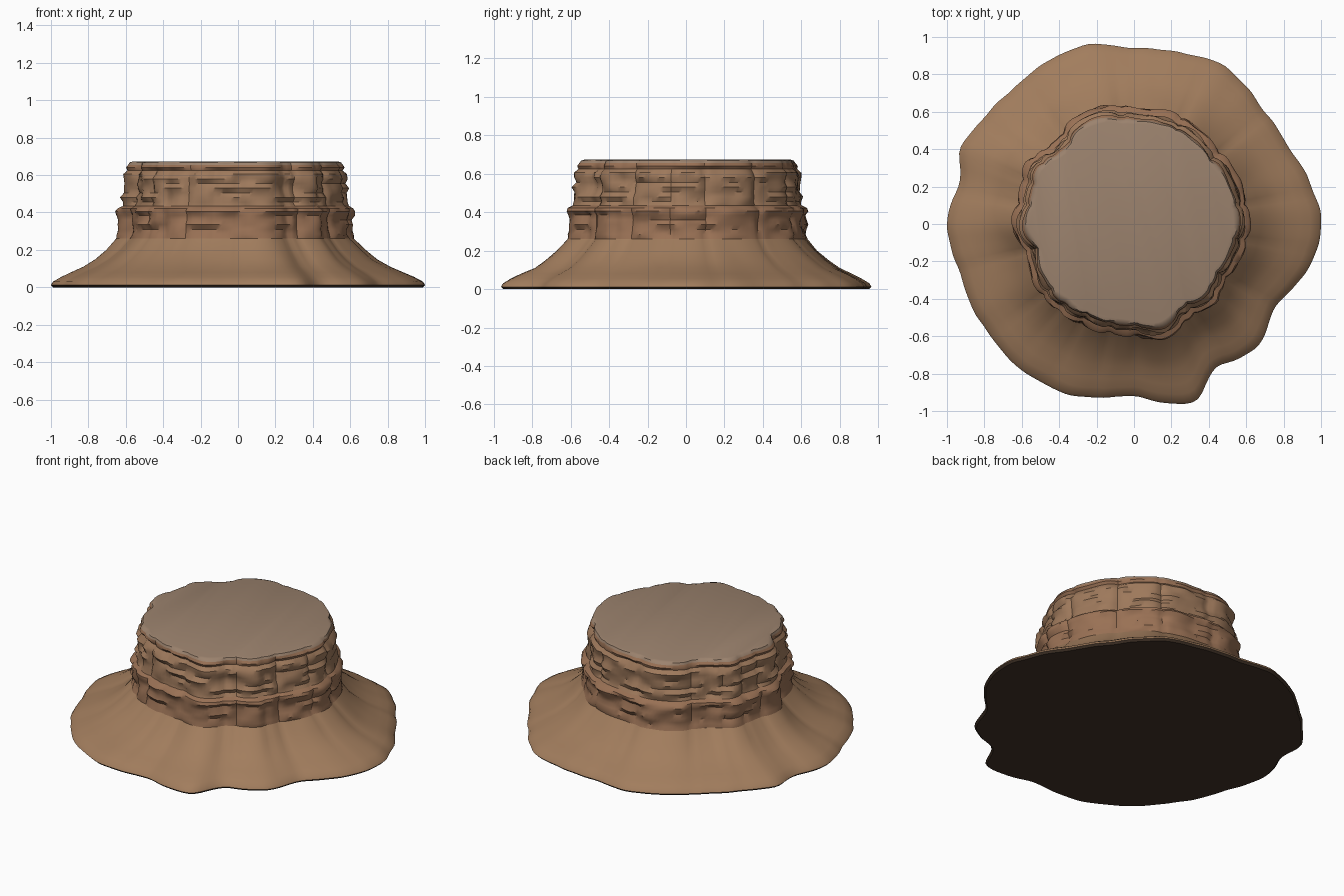
import bpy, bmesh, math
from mathutils import noise, Vector

if "Cube" in bpy.data.objects:
    bpy.data.objects.remove(bpy.data.objects["Cube"])

SEGS = 180
# outline radius every 15 degrees, counter-clockwise from +x
FOOT = [1.0, .96, .92, .93, .97, .95, .94, .99, .98, .97, .99, .96,
        1.0, .97, .97, .98, .98, .96, .92, .99, .89, .93, .88, .96]
WALL = [.62, .61, .61, .60, .62, .62, .62, .65, .65, .61, .66, .63,
        .65, .60, .62, .62, .61, .60, .60, .63, .58, .60, .58, .60]
CRACKS = [10, 40, 66, 97, 128, 139, 146, 158, 170, 194, 218, 229,
          242, 257, 271, 297, 304, 321, 330, 352]


def outline(table, deg):
    """Smooth closed curve through the outline table."""
    f = deg / 15
    i, t = int(f), f - int(f)
    a, b, c, d = (table[(i + k) % 24] for k in (-1, 0, 1, 2))
    return b + .5 * t * (c - a + t * (2*a - 5*b + 4*c - d + t * (3*(b - c) + d - a)))


def bump(deg, centre, width):
    d = (deg - centre + 180) % 360 - 180
    return math.exp(-(d / width) ** 2)


def radius(deg, z, flare, inset, crack, rough):
    a = math.radians(deg)
    foot = outline(FOOT, deg) + .03 * bump(deg, 290, 4) + .03 * bump(deg, 157, 5)
    foot += .012 * noise.noise(Vector((math.cos(a) * 7, math.sin(a) * 7, 3)))
    r = outline(WALL, deg) * (1 - flare) + foot * flare - inset
    r -= crack * sum(bump(deg, c, 1.8) for c in CRACKS)
    r += rough * noise.noise(Vector((math.cos(a) * 5, math.sin(a) * 5, z * 22)))
    return r


def loft(name, rings, mat, cap=None):
    """Skin a stack of (z, flare, inset, crack, rough) rings, optionally capped."""
    bm = bmesh.new()
    loops = []
    for ring in rings:
        loop = []
        for s in range(SEGS):
            deg = s * 360 / SEGS
            r = radius(deg, *ring)
            a = math.radians(deg)
            loop.append(bm.verts.new((r * math.cos(a), r * math.sin(a), ring[0])))
        loops.append(loop)
    for lo, hi in zip(loops, loops[1:]):
        for s in range(SEGS):
            n = (s + 1) % SEGS
            bm.faces.new((lo[s], lo[n], hi[n], hi[s]))
    if cap == "top":
        bm.faces.new(loops[-1])
    elif cap == "bottom":
        bm.faces.new(loops[0][::-1])
    me = bpy.data.meshes.new(name)
    bm.to_mesh(me)
    bm.free()
    ob = bpy.data.objects.new(name, me)
    bpy.context.collection.objects.link(ob)
    me.materials.append(mat)
    bpy.context.view_layer.objects.active = ob
    ob.select_set(True)
    bpy.ops.object.shade_smooth_by_angle(angle=math.radians(38))
    ob.select_set(False)
    return ob


def material(name, rgb):
    m = bpy.data.materials.new(name)
    m.diffuse_color = (*rgb, 1)
    m.use_nodes = True
    m.node_tree.nodes["Principled BSDF"].inputs["Base Color"].default_value = m.diffuse_color
    return m


sand = material("sand", (.36, .205, .11))
rock = material("red_rock", (.32, .165, .09))
pale = material("pale_rock", (.34, .19, .105))
dust = material("plateau_dust", (.33, .225, .155))
dark = material("underside", (.055, .034, .021))

# rings shared between neighbouring parts
FOOT_EDGE = (.012, 1, 0, 0, 0)
TALUS_TOP = (.26, 0, 0, .009, .008)
LEDGE_1 = (.435, 0, .03, .010, .015)
LEDGE_2 = (.625, 0, .06, .010, .015)
RIM = (.655, 0, .06, .009, .012)

# dark flat underside
loft("underside", [(0, 1, .012, 0, 0), FOOT_EDGE], dark, "bottom")

# flared scree slope
loft("scree_slope", [FOOT_EDGE, (.03, .97, 0, .003, 0), (.055, .85, 0, .004, .006),
                     (.08, .70, 0, .005, .008), (.11, .50, 0, .006, .008),
                     (.15, .33, 0, .007, .008), (.20, .16, 0, .008, .008),
                     TALUS_TOP], sand)

# lower cliff with overhanging lip
lower = [(z, 0, i, .014, .022) for z, i in
         ((.285, .004), (.31, .010), (.335, .004), (.36, .010), (.385, .006), (.405, -.004))]
loft("lower_cliff", [TALUS_TOP, *lower, (.422, 0, .004, .012, .018), LEDGE_1], rock)

# upper cliff
upper = [(z, 0, i, .014, .022) for z, i in
         ((.455, .036), (.48, .030), (.505, .040), (.53, .034), (.555, .042),
          (.58, .036), (.605, .040))]
loft("upper_cliff", [LEDGE_1, *upper, LEDGE_2], pale)

# cap band and flat plateau
loft("cap_band", [LEDGE_2, (.64, 0, .052, .011, .015), RIM], rock)
loft("plateau", [RIM, (.668, 0, .068, .008, .012), (.673, 0, .085, .004, .012)], dust, "top")
